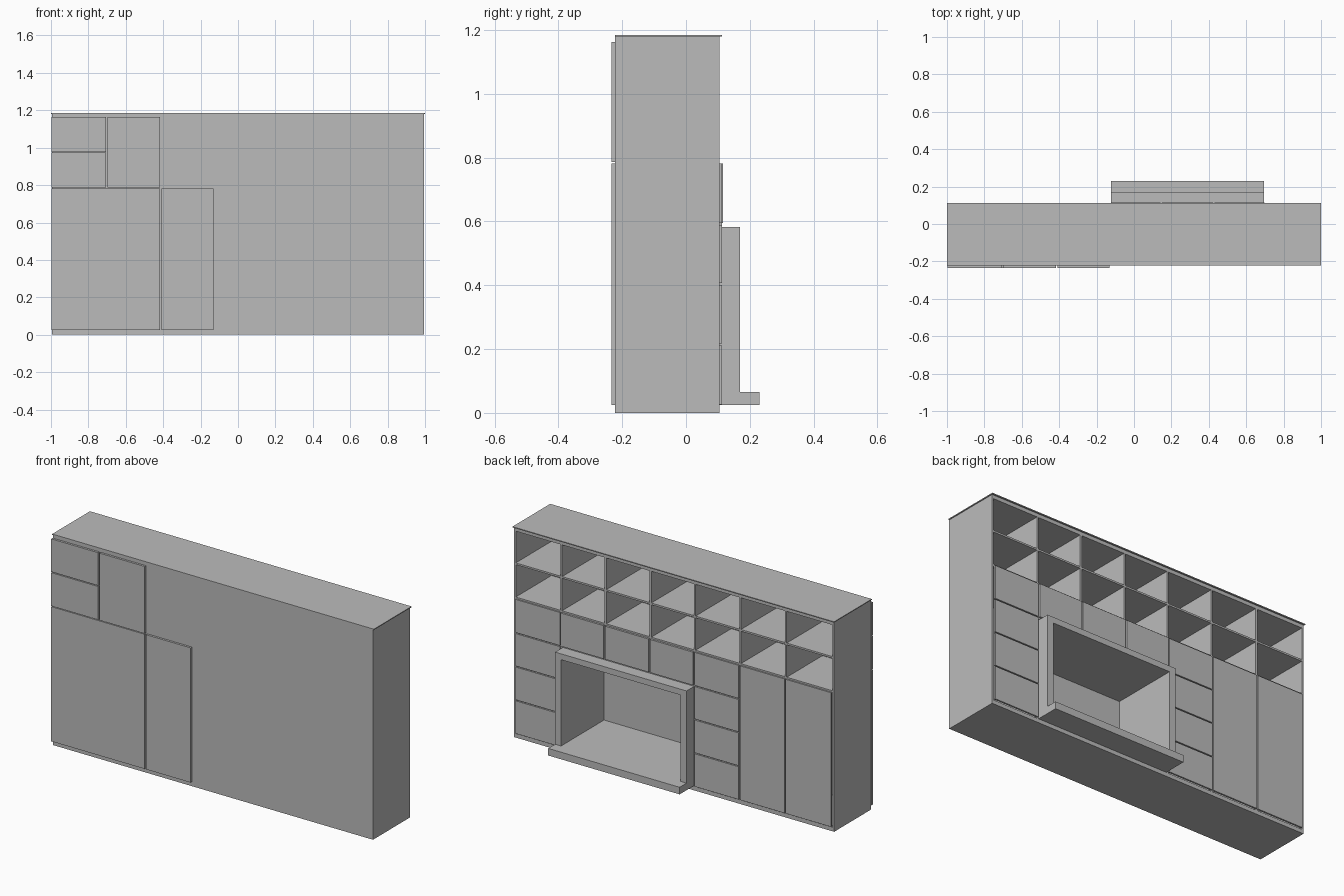
import bpy

default = bpy.data.objects.get("Cube")
if default:
    bpy.data.objects.remove(default, do_unlink=True)

# One flat grey for the whole unit
grey = bpy.data.materials.new("plain grey")
grey.use_nodes = True
color = (0.5, 0.5, 0.5, 1)
grey.diffuse_color = color
grey.node_tree.nodes["Principled BSDF"].inputs["Base Color"].default_value = color


def box(name, x, y, z):
    """Add a box spanning the given (low, high) ranges."""
    corners = [(a, b, c) for a in x for b in y for c in z]
    faces = [(0, 1, 3, 2), (4, 6, 7, 5), (0, 4, 5, 1),
             (2, 3, 7, 6), (0, 2, 6, 4), (1, 5, 7, 3)]
    mesh = bpy.data.meshes.new(name)
    mesh.from_pydata(corners, [], faces)
    mesh.materials.append(grey)
    obj = bpy.data.objects.new(name, mesh)
    bpy.context.collection.objects.link(obj)
    return obj


FRONT, INNER, BACK = -0.222, -0.212, 0.105
FACE = 0.113           # outside of the drawer and door fronts
GAP = 0.004            # half gap between neighbouring panels
columns = [-0.985, -0.695, -0.41, -0.128, 0.147, 0.427, 0.702, 0.985]
rows = [0.025, 0.215, 0.405, 0.593, 0.785]
depth = (INNER, BACK)
inside = (-0.985, 0.985)

# Carcass
box("left_side", (0.985, 0.995), (FRONT, BACK), (0, 1.18))
box("right_side", (-0.995, -0.985), (FRONT, BACK), (0, 1.18))
box("front_sheet", inside, (FRONT, INNER), (0, 1.18))
box("base_board", inside, depth, (0, 0.022))
box("top_board", inside, depth, (1.16, 1.18))
box("top_sheet", (-1, 1), (FRONT, FACE), (1.18, 1.185))

# Shelves and upright dividers
for z in (0.78, 0.972):
    box("shelf", inside, depth, (z, z + 0.01))
box("shelf_over_hearth", (columns[3], columns[6]), depth, (0.585, 0.595))
for i, x in enumerate(columns[1:-1], 1):
    bottom = 0.595 if i in (4, 5) else 0.022
    box("divider", (x - 0.005, x + 0.005), depth, (bottom, 1.16))


def back_panel(name, i, z0, z1, face=FACE):
    box(name, (columns[i] + GAP, columns[i + 1] - GAP), (BACK - 0.002, face),
        (z0 + GAP / 2, z1 - GAP))


# Two tall doors, two drawer stacks and a row of short fronts
for i in (0, 1):
    back_panel("tall_door", i, rows[0], rows[-1])
for i in (2, 6):
    for z0, z1 in zip(rows, rows[1:]):
        back_panel("drawer_front", i, z0, z1)
for i in (3, 4, 5):
    back_panel("short_front", i, rows[3], rows[4], 0.116)

# Hearth surround: deep open box with a projecting plinth
x0, x1, out = -0.122, 0.695, 0.17
box("hearth_plinth", (x0, x1), (INNER, 0.231), (0.025, 0.065))
box("hearth_right_jamb", (x0, x0 + 0.037), (INNER, out), (0.065, 0.583))
box("hearth_left_jamb", (x1 - 0.037, x1), (INNER, out), (0.065, 0.583))
box("hearth_lintel", (x0 + 0.037, x1 - 0.037), (INNER, out), (0.55, 0.583))


# Raised panels on the front
def front_panel(name, x, z):
    box(name, x, (-0.234, FRONT + 0.001), z)


front_panel("wide_front_door", (-0.998, -0.417), (0.025, 0.782))
front_panel("narrow_front_door", (-0.408, -0.131), (0.025, 0.782))
front_panel("lower_front_flap", (-0.998, -0.706), (0.786, 0.973))
front_panel("upper_front_flap", (-0.998, -0.706), (0.978, 1.163))
front_panel("tall_front_flap", (-0.699, -0.417), (0.786, 1.163))
